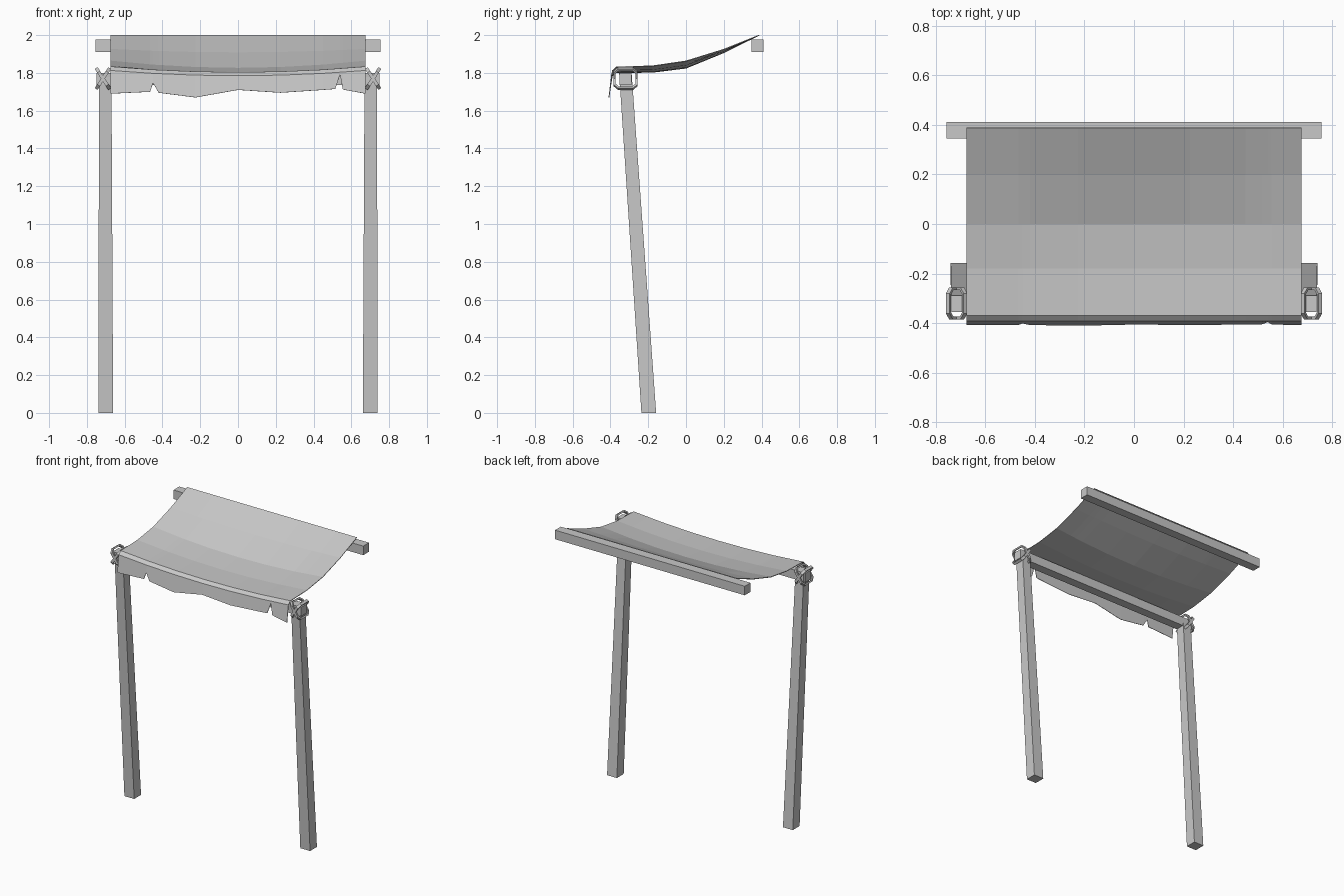
import bpy, bmesh
from math import radians
from mathutils import Matrix, Vector

cube = bpy.data.objects.get("Cube")
if cube:
    bpy.data.objects.remove(cube, do_unlink=True)

GREY = (0.58, 0.58, 0.58, 1)
mat = bpy.data.materials.new("plain grey")
mat.use_nodes = True
mat.diffuse_color = GREY
mat.node_tree.nodes["Principled BSDF"].inputs["Base Color"].default_value = GREY


def finish(name, bm, recalc=True):
    if recalc:
        bmesh.ops.recalc_face_normals(bm, faces=bm.faces)
    mesh = bpy.data.meshes.new(name)
    bm.to_mesh(mesh)
    bm.free()
    mesh.materials.append(mat)
    obj = bpy.data.objects.new(name, mesh)
    bpy.context.collection.objects.link(obj)
    return obj


def beam(name, y, z, length, side):
    bm = bmesh.new()
    bmesh.ops.create_cube(bm, size=1)
    bmesh.ops.scale(bm, vec=(length, side, side), verts=bm.verts)
    bmesh.ops.translate(bm, vec=(0, y, z), verts=bm.verts)
    return finish(name, bm)


def post(name, foot, head, foot_side, head_side):
    # leaning, slightly tapered square timber
    bm = bmesh.new()
    bmesh.ops.create_cube(bm, size=2)
    for v in bm.verts:
        end, side = (head, head_side) if v.co.z > 0 else (foot, foot_side)
        v.co = Vector(end) + Vector((v.co.x, v.co.y, 0)) * side / 2
    return finish(name, bm)


def lashing(name, centre, tilt):
    # flat rope band looped around the joint, chamfered at the corners
    half_y, half_z, cut, thick, width = 0.064, 0.066, 0.024, 0.011, 0.018
    loops = []
    for inset in (0, thick):
        a, b, c = half_y - inset, half_z - inset, cut - inset * 0.6
        corner = [(a, b - c), (a - c, b)]
        ring = corner + [(-y, z) for y, z in reversed(corner)]
        ring += [(-y, -z) for y, z in ring]
        loops.append(ring)
    bm = bmesh.new()
    rings = [[bm.verts.new((x, y, z)) for y, z in loops[k]]
             for x, k in ((-width / 2, 0), (width / 2, 0),
                          (width / 2, 1), (-width / 2, 1))]
    n = len(rings[0])
    for k in range(4):
        r, s = rings[k], rings[(k + 1) % 4]
        for i in range(n):
            j = (i + 1) % n
            bm.faces.new((r[i], r[j], s[j], s[i]))
    turn = Matrix.Translation(centre) @ Matrix.Rotation(tilt, 4, 'Y')
    bmesh.ops.transform(bm, matrix=turn, verts=bm.verts)
    return finish(name, bm)


# Timber frame
beam("back_beam", 0.378, 1.943, 1.51, 0.065)
beam("front_beam", -0.32, 1.768, 1.5, 0.065)
for word, s in (("left", 1), ("right", -1)):
    post(word + "_post", (s * 0.70, -0.197, 0), (s * 0.703, -0.321, 1.80),
         0.078, 0.066)
    for k, tilt in ((1, 33), (2, -33)):
        lashing(f"{word}_lashing_{k}", (s * 0.715, -0.32, 1.77), radians(tilt))

# Cloth canopy: rows of (y, edge height, sag) from back to front
ROWS = [(0.388, 2.0, 0), (0.2, 1.925, 0.018), (0, 1.863, 0.038),
        (-0.18, 1.837, 0.034), (-0.368, 1.832, 0.03), (-0.39, 1.812, 0.028)]
# Torn hem: (x, height)
HEM = [(-0.675, 1.69), (-0.465, 1.70), (-0.45, 1.747), (-0.42, 1.695),
       (-0.225, 1.67), (0, 1.71), (0.225, 1.695), (0.45, 1.71),
       (0.515, 1.715), (0.54, 1.792), (0.555, 1.712), (0.675, 1.69)]
STEP = 0.225


def sag(x):
    # faceted parabola with evenly spaced folds
    t = min(abs(x) / STEP, 2.9999)
    i = int(t)
    f = abs(x) / STEP - i
    curve = [1 - (k / 3) ** 2 for k in (i, i + 1)]
    return curve[0] * (1 - f) + curve[1] * f


bm = bmesh.new()
grid = [[bm.verts.new((x, y, z - d * sag(x))) for x, _ in HEM]
        for y, z, d in ROWS]
grid.append([bm.verts.new((x, -0.407 + (h - 1.68) * 0.12, h)) for x, h in HEM])
for upper, lower in zip(grid, grid[1:]):
    for i in range(len(HEM) - 1):
        bm.faces.new((upper[i], lower[i], lower[i + 1], upper[i + 1]))
canopy = finish("cloth_canopy", bm, recalc=False)
solid = canopy.modifiers.new("thickness", 'SOLIDIFY')
solid.thickness = 0.004
solid.offset = 0
